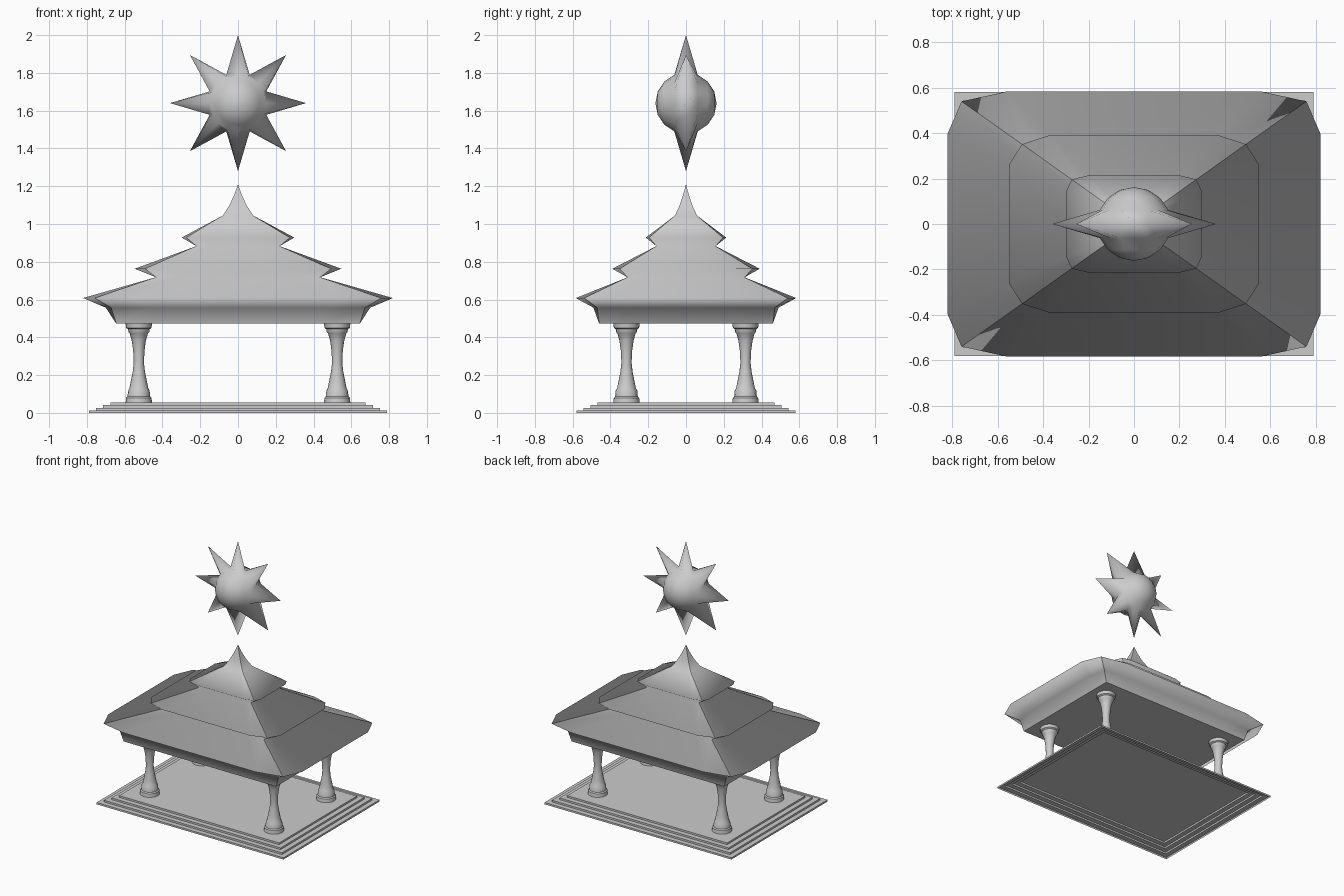
import bpy, bmesh, math
from mathutils import Matrix, Vector

if "Cube" in bpy.data.objects:
    bpy.data.objects.remove(bpy.data.objects["Cube"])


def finish(bm, name, angle=None):
    bmesh.ops.recalc_face_normals(bm, faces=bm.faces)
    mesh = bpy.data.meshes.new(name)
    bm.to_mesh(mesh)
    bm.free()
    ob = bpy.data.objects.new(name, mesh)
    bpy.context.collection.objects.link(ob)
    if angle:
        bpy.ops.object.select_all(action='DESELECT')
        ob.select_set(True)
        bpy.context.view_layer.objects.active = ob
        bpy.ops.object.shade_smooth_by_angle(angle=math.radians(angle))
    return ob


def loft(bm, rings, cap_bottom=True, cap_top=True):
    loops = [[bm.verts.new(p) for p in ring] for ring in rings]
    n = len(loops[0])
    for a, b in zip(loops, loops[1:]):
        for i in range(n):
            j = (i + 1) % n
            bm.faces.new((a[i], a[j], b[j], b[i]))
    if cap_bottom:
        bm.faces.new(loops[0][::-1])
    if cap_top:
        bm.faces.new(loops[-1])
    return loops


def rect(hx, hy, z):
    return [(-hx, -hy, z), (hx, -hy, z), (hx, hy, z), (-hx, hy, z)]


# Stepped base, open underneath
bm = bmesh.new()
rings = []
for i in range(4):
    hx, hy = 0.79 - 0.038 * i, 0.58 - 0.037 * i
    rings += [rect(hx, hy, 0.0135 * i), rect(hx, hy, 0.0135 * (i + 1))]
loft(bm, rings, cap_bottom=False)
finish(bm, "stepped_base")

# Four turned pillars
profile = [(0.07, 0.054), (0.067, 0.08), (0.06, 0.087), (0.057, 0.118), (0.05, 0.13),
           (0.042, 0.17), (0.032, 0.22), (0.027, 0.265), (0.03, 0.33), (0.037, 0.38),
           (0.048, 0.42), (0.055, 0.428), (0.057, 0.443), (0.067, 0.45), (0.07, 0.474)]
for sx, xname in ((-1, "left"), (1, "right")):
    for sy, yname in ((-1, "front"), (1, "back")):
        bm = bmesh.new()
        loft(bm, [[(sx * 0.525 + r * math.cos(k * math.tau / 16),
                    sy * 0.315 + r * math.sin(k * math.tau / 16), z)
                   for k in range(16)] for r, z in profile])
        finish(bm, f"{yname}_{xname}_pillar", 35)


# Tiered roof: twelve-point rings whose corners are pulled in at the eaves
def roof_ring(hx, hy, z, corner):
    pts = []
    s = 0.68
    for sx, sy in ((1, 1), (-1, 1), (-1, -1), (1, -1)):
        trio = [(sx * hx, sy * hy * s, z), (sx * hx * corner, sy * hy * corner, z),
                (sx * hx * s, sy * hy, z)]
        pts += trio if sx * sy > 0 else trio[::-1]
    return pts


sections = [(0.645, 0.46, 0.473, 1), (0.70, 0.49, 0.557, 0.96),
            (0.82, 0.583, 0.608, 0.925), (0.435, 0.31, 0.718, 1),
            (0.547, 0.39, 0.763, 0.90), (0.22, 0.157, 0.883, 1),
            (0.298, 0.213, 0.928, 0.92), (0.08, 0.058, 1.045, 1),
            (0.045, 0.033, 1.10, 1), (0.02, 0.015, 1.155, 1)]
bm = bmesh.new()
loops = loft(bm, [roof_ring(*s) for s in sections], cap_top=False)
apex = bm.verts.new((0, 0, 1.21))
top = loops[-1]
for i in range(12):
    bm.faces.new((top[i], top[(i + 1) % 12], apex))
# Each side is one smooth sweep; only the hips and the soffit outline are sharp
bmesh.ops.recalc_face_normals(bm, faces=bm.faces)
for f in bm.faces:
    f.smooth = len(f.verts) < 5
hips = {v for loop in loops for v in loop[1::3]} | {apex}
soffit = set(loops[0])
for e in bm.edges:
    pair = set(e.verts)
    e.smooth = not (pair <= hips or pair <= soffit)
finish(bm, "tiered_roof")

# Floating star: a low-poly ball with every other equator point pulled outward
bm = bmesh.new()
bmesh.ops.create_uvsphere(bm, u_segments=16, v_segments=8, radius=0.162)
for v in bm.verts:
    if abs(v.co.z) < 1e-4:
        step = round(math.atan2(v.co.y, v.co.x) / (math.tau / 16))
        if step % 2 == 0:
            v.co *= 0.36 / 0.162
bm.transform(Matrix.Translation(Vector((0, 0, 1.64))) @ Matrix.Rotation(math.pi / 2, 4, 'X'))
for f in bm.faces:
    f.smooth = True
finish(bm, "star")
